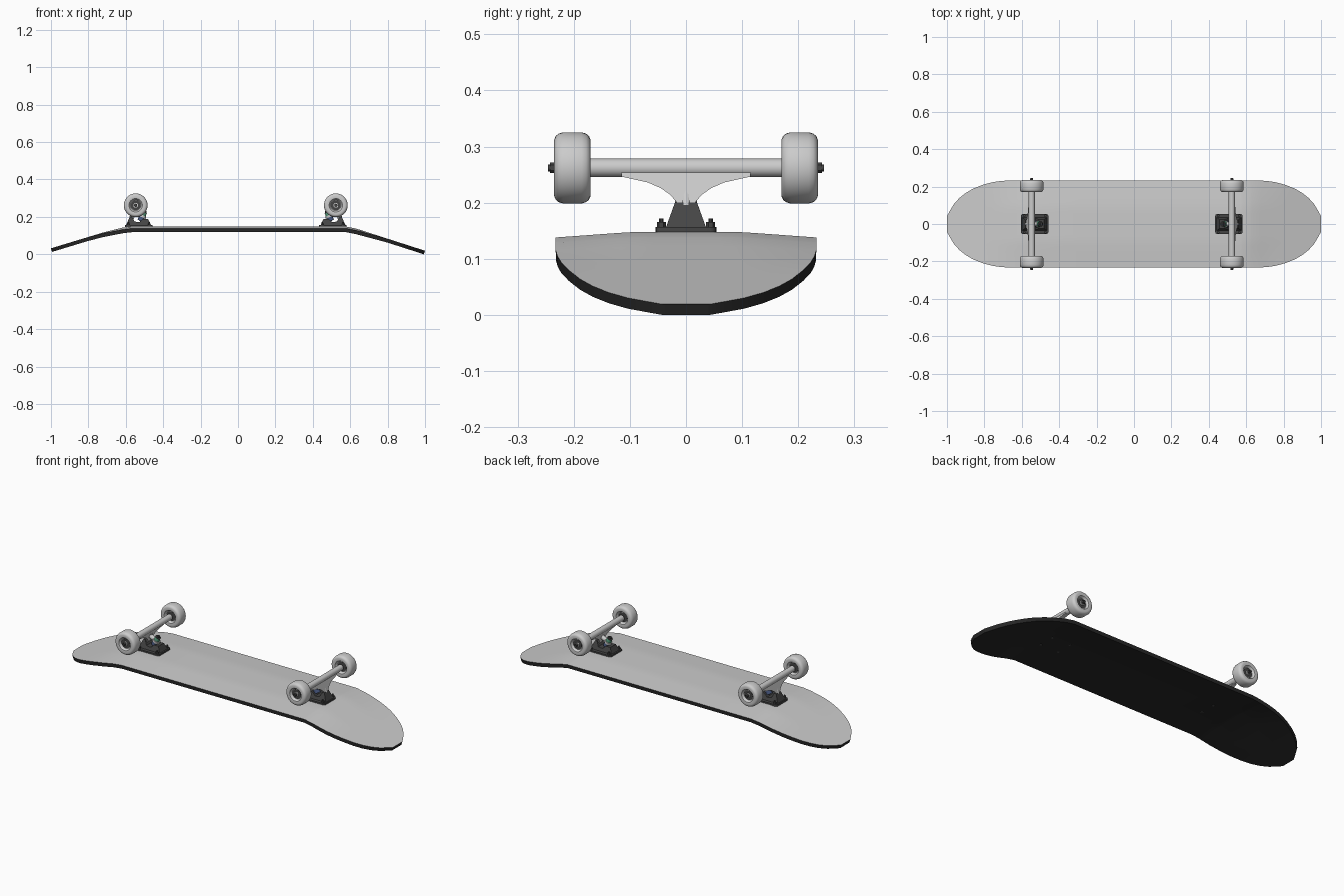
import bpy, bmesh, math
from mathutils import Vector, Matrix

if "Cube" in bpy.data.objects:
    bpy.data.objects.remove(bpy.data.objects["Cube"])


def material(name, col):
    m = bpy.data.materials.new(name)
    m.diffuse_color = (*col, 1)
    m.use_nodes = True
    m.node_tree.nodes["Principled BSDF"].inputs["Base Color"].default_value = m.diffuse_color
    return m


BLACK = material("grip_black", (0.02, 0.02, 0.02))
DARK = material("dark_metal", (0.06, 0.06, 0.06))
GREEN = material("bushing_green", (0.08, 0.3, 0.18))
BLUE = material("bushing_blue", (0.06, 0.09, 0.2))


def finish(name, bm, mat=None, smooth=True):
    bmesh.ops.recalc_face_normals(bm, faces=bm.faces)
    me = bpy.data.meshes.new(name)
    bm.to_mesh(me)
    bm.free()
    ob = bpy.data.objects.new(name, me)
    bpy.context.collection.objects.link(ob)
    if mat:
        me.materials.append(mat)
    if smooth:
        shade(ob)
    return ob


def activate(ob):
    bpy.ops.object.select_all(action='DESELECT')
    ob.select_set(True)
    bpy.context.view_layer.objects.active = ob


def shade(ob):
    activate(ob)
    bpy.ops.object.shade_smooth_by_angle(angle=math.radians(35))


def rod(name, a, b, r, mat=None, seg=24, r2=None):
    """Cylinder or cone running from a to b."""
    a, b = Vector(a), Vector(b)
    bm = bmesh.new()
    rot = (b - a).to_track_quat('Z', 'Y').to_matrix().to_4x4()
    bmesh.ops.create_cone(bm, cap_ends=True, segments=seg, radius1=r,
                          radius2=r if r2 is None else r2, depth=(b - a).length,
                          matrix=Matrix.Translation((a + b) / 2) @ rot)
    return finish(name, bm, mat)


def lathe_y(name, profile, centre, side, seg=40):
    """Revolve a closed (y, r) profile about the axle line."""
    bm = bmesh.new()
    rings = []
    for i in range(seg):
        t = 2 * math.pi * i / seg
        rings.append([bm.verts.new((centre[0] + r * math.cos(t), side * y,
                                    centre[1] + r * math.sin(t))) for y, r in profile])
    n = len(profile)
    for i in range(seg):
        p, q = rings[i], rings[(i + 1) % seg]
        for j in range(n):
            k = (j + 1) % n
            bm.faces.new((p[j], p[k], q[k], q[j]))
    return finish(name, bm)


def prism(name, front, back, mat=None):
    """Solid between two matching outlines."""
    bm = bmesh.new()
    f = [bm.verts.new(p) for p in front]
    b = [bm.verts.new(p) for p in back]
    bm.faces.new(f)
    bm.faces.new(b)
    for i in range(len(f)):
        j = (i + 1) % len(f)
        bm.faces.new((f[i], f[j], b[j], b[i]))
    return finish(name, bm, mat)


# Deck: lofted grid, rounded plan, bent ends and lowered long edges
BEND = [(-1, .032), (-.72, .117), (-.62, .142), (-.57, .148),
        (.58, .148), (.63, .138), (1, .019)]


def bend(x):
    for (x0, z0), (x1, z1) in zip(BEND, BEND[1:]):
        if x <= x1:
            return z0 + (z1 - z0) * (x - x0) / (x1 - x0)
    return BEND[-1][1]


def half_width(x):
    t = max(0, (abs(x) - .65) / .35)
    return max(.042, .233 * (1 - min(1, t) ** 2.1) ** .5)


half = [.3, .57, .58, .62, .63, .68, .72, .76, .81, .86, .9, .935, .965, .985, 1]
xs = [-x for x in reversed(half)] + [0] + half
vs = [i / 8 for i in range(-8, 9)]
bm = bmesh.new()
rows = []
for x in xs:
    fade = min(1, max(0, (.8 - abs(x)) / .18))
    rows.append([bm.verts.new((x, v * half_width(x),
                 bend(x) - .010 * fade * max(0, (abs(v) - .4) / .6))) for v in vs])
for p, q in zip(rows, rows[1:]):
    for j in range(len(vs) - 1):
        bm.faces.new((p[j], q[j], q[j + 1], p[j + 1]))
me = bpy.data.meshes.new("deck")
bm.to_mesh(me)
bm.free()
deck = bpy.data.objects.new("deck", me)
bpy.context.collection.objects.link(deck)
me.materials.append(None)
me.materials.append(BLACK)
sol = deck.modifiers.new("thickness", 'SOLIDIFY')
sol.thickness, sol.offset = .02, -1
sol.material_offset = sol.material_offset_rim = 1
activate(deck)
bpy.ops.object.modifier_apply(modifier="thickness")
shade(deck)

WHEEL = [(.185, .012), (.185, .028), (.172, .036), (.170, .050), (.173, .057), (.178, .061),
         (.186, .0635), (.219, .0635), (.227, .061), (.232, .057), (.235, .050), (.233, .036),
         (.221, .028), (.221, .012)]
AX, AZ = .016, .262   # axle offset from baseplate centre, axle height


def truck(s, tag):
    def P(u, y, z):
        return (-.012 + s * (.519 + u), y, z)

    # Baseplate flange
    bm = bmesh.new()
    bmesh.ops.create_cube(bm, size=1, matrix=Matrix.Translation(P(0, 0, .151))
                          @ Matrix.Diagonal((.146, .108, .011, 1)))
    up = [e for e in bm.edges if abs(e.verts[0].co.z - e.verts[1].co.z) > .005]
    bmesh.ops.bevel(bm, geom=up, offset=.012, segments=4, affect='EDGES', profile=.5)
    finish(tag + "_baseplate", bm, DARK)
    # Baseplate pedestal with a saddle between pivot and kingpin
    prof = [(-.066, .155), (-.05, .188), (-.022, .188), (-.004, .172),
            (.022, .175), (.036, .2), (.048, .2), (.068, .155)]
    wid = [.036 - (z - .155) * .36 for _, z in prof]
    prism(tag + "_pedestal", [P(u, w, z) for (u, z), w in zip(prof, wid)],
          [P(u, -w, z) for (u, z), w in zip(prof, wid)], DARK)
    # Mounting bolts, nuts and heads
    for u in (-.056, .056):
        for y in (-.044, .044):
            rod(tag + "_bolt", P(u, y, .13), P(u, y, .172), .004, DARK, 10)
            rod(tag + "_bolt_nut", P(u, y, .156), P(u, y, .166), .008, DARK, 6)
            rod(tag + "_bolt_head", P(u, y, .1268), P(u, y, .132), .007, DARK, 12)
    # Kingpin, bushings, washer and nut on a tilted line
    a, b = Vector((-.008, .176)), Vector((-.036, .236))

    def K(t):
        q = a.lerp(b, t)
        return P(q.x, 0, q.y)
    rod(tag + "_kingpin", K(0), K(1), .005, DARK, 12)
    rod(tag + "_lower_bushing", K(.05), K(.38), .018, BLUE, 24, .016)
    rod(tag + "_hanger_ring", K(.36), K(.54), .020)
    rod(tag + "_upper_bushing", K(.54), K(.8), .016, GREEN, 24, .013)
    rod(tag + "_washer", K(.8), K(.84), .015, DARK)
    rod(tag + "_kingpin_nut", K(.84), K(.96), .009, DARK, 6)
    # Hanger: flared web, struts and axle barrel
    side = [(.012, .188), (.016, .2), (.028, .214), (.045, .226),
            (.068, .236), (.115, .2465), (.115, .256)]
    outline = side + [(-y, z) for y, z in reversed(side)]

    def web(d):
        return [P(AX + (AZ - z) * .3 + d, y, z) for y, z in outline]
    prism(tag + "_hanger_web", web(-.012), web(.012))
    rod(tag + "_hanger_strut", K(.45), P(.03, 0, .226), .012, None, 16)
    rod(tag + "_pivot", P(.02, 0, .236), P(.043, 0, .192), .013, None, 16, .009)
    rod(tag + "_hanger_barrel", P(AX, -.172, AZ), P(AX, .172, AZ), .0165, None, 32)
    rod(tag + "_axle", P(AX, -.246, AZ), P(AX, .246, AZ), .006, DARK, 16)
    # Wheels with bearings and axle nuts
    for w in (-1, 1):
        lathe_y(tag + "_wheel", WHEEL, (P(AX, 0, 0)[0], AZ), w)
        rod(tag + "_bearing", P(AX, w * .184, AZ), P(AX, w * .2225, AZ), .026, DARK, 32)
        rod(tag + "_spacer", P(AX, w * .222, AZ), P(AX, w * .23, AZ), .013, None, 20)
        rod(tag + "_axle_nut", P(AX, w * .229, AZ), P(AX, w * .242, AZ), .0095, DARK, 6)


truck(-1, "left")
truck(1, "right")
